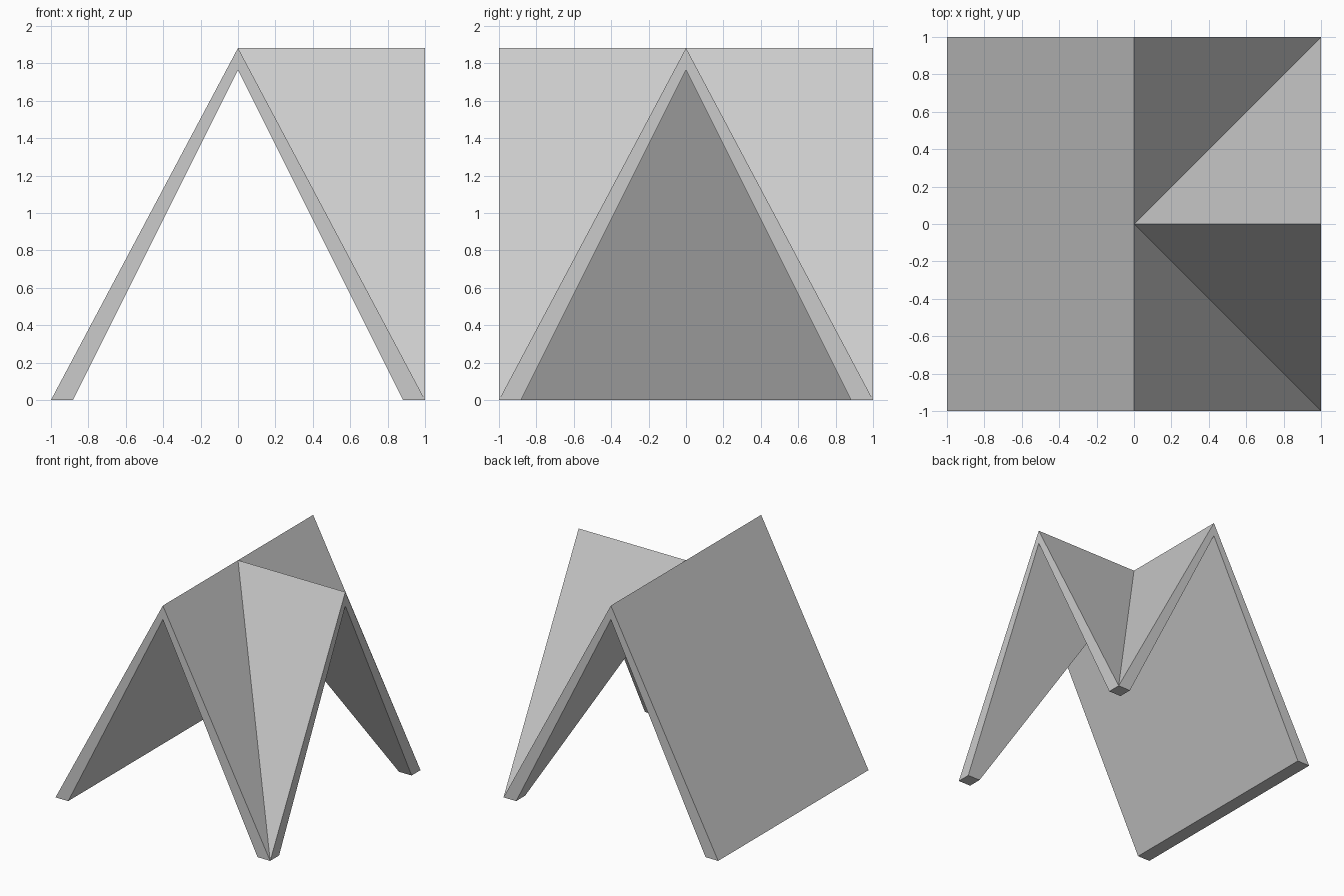
import bpy, bmesh

if "Cube" in bpy.data.objects:
    bpy.data.objects.remove(bpy.data.objects["Cube"])

H, h, W, w = 1.882, 1.765, 1.0, 0.882   # outer/inner ridge heights, outer/inner half widths

bm = bmesh.new()

def face(*pts):
    bm.faces.new([bm.verts.new(p) for p in pts])

for s in (-1, 1):
    # Left slope: outer skin, inner skin, end edge, base strip
    face((-W, 0, 0), (-W, s, 0), (0, s, H), (0, 0, H))
    face((-w, 0, 0), (-w, s, 0), (0, s, h), (0, 0, h))
    face((-W, s, 0), (0, s, H), (0, s, h), (-w, s, 0))
    face((-W, 0, 0), (-W, s, 0), (-w, s, 0), (-w, 0, 0))
    # Right corner: main slope and cross-gable slope are the same with x and y swapped
    for swap in (False, True):
        def p(a, b, z):
            return (b, s * a, z) if swap else (a, s * b, z)
        face(p(0, 0, H), p(0, 1, H), p(1, 1, 0))
        face(p(0, 0, h), p(0, 1, h), p(w, 1, 0), p(w, w, 0))
        face(p(0, 1, H), p(1, 1, 0), p(w, 1, 0), p(0, 1, h))
    # Foot of the corner
    face((w, s * w, 0), (W, s * w, 0), (W, s, 0), (w, s, 0))

bmesh.ops.remove_doubles(bm, verts=bm.verts, dist=1e-4)
bmesh.ops.recalc_face_normals(bm, faces=bm.faces)
bmesh.ops.dissolve_limit(bm, angle_limit=0.01, verts=bm.verts, edges=bm.edges)

mesh = bpy.data.meshes.new("roof_junction")
bm.to_mesh(mesh)
bm.free()
bpy.context.collection.objects.link(bpy.data.objects.new("roof_junction", mesh))
